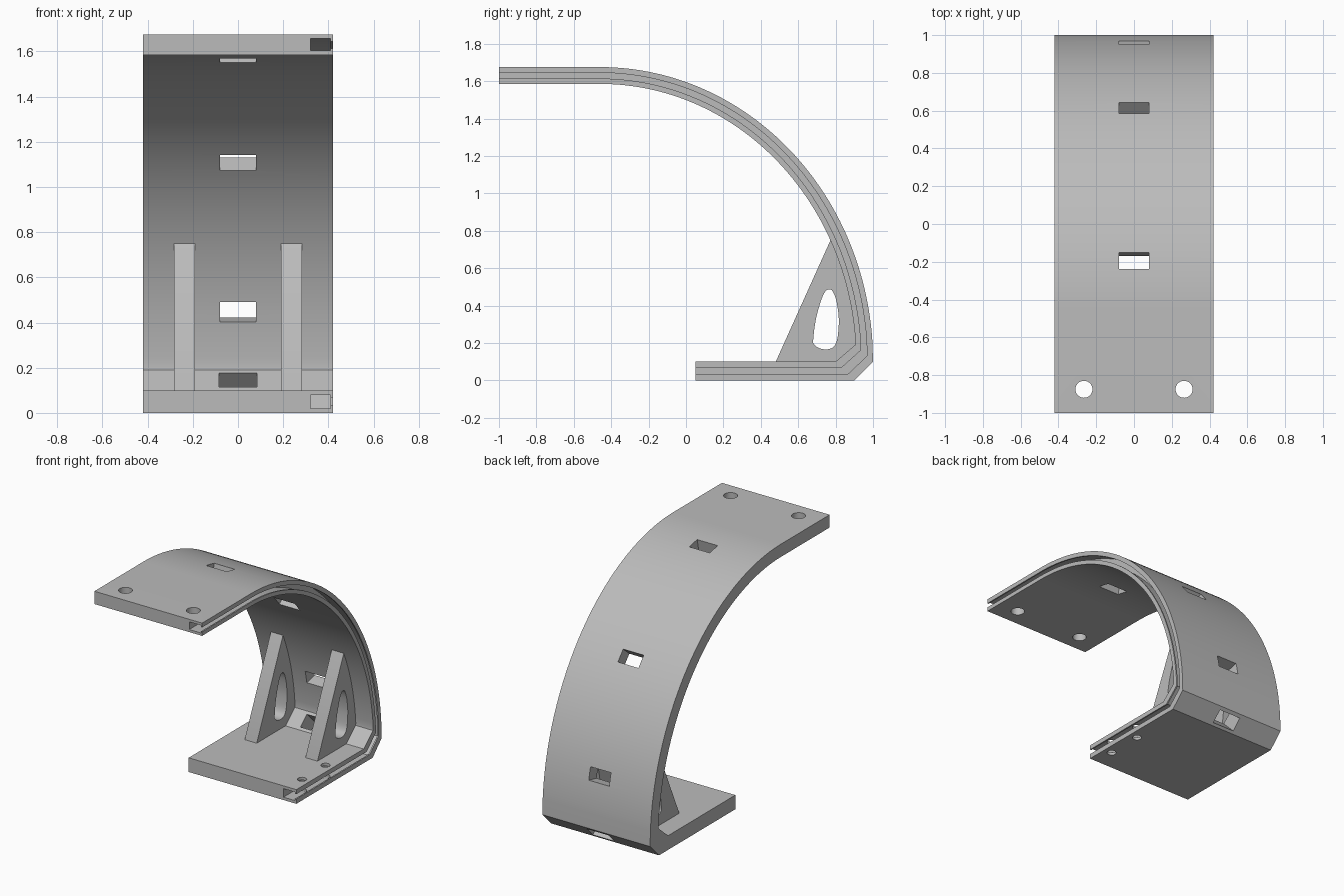
import bpy, bmesh, math
from mathutils import Matrix, Vector

cube = bpy.data.objects.get("Cube")
if cube:
    bpy.data.objects.remove(cube, do_unlink=True)

grey = bpy.data.materials.new("light_grey")
grey.use_nodes = True
grey.diffuse_color = (0.5, 0.5, 0.5, 1)
grey.node_tree.nodes["Principled BSDF"].inputs["Base Color"].default_value = (0.5, 0.5, 0.5, 1)

HALF = 0.42                               # half width of the band
CY, CZ, RY, RZ = -0.46, 0.1, 1.46, 1.575  # quarter ellipse of the outer skin
THICK = 0.09


def make_object(name, bm):
    bmesh.ops.recalc_face_normals(bm, faces=bm.faces)
    mesh = bpy.data.meshes.new(name)
    bm.to_mesh(mesh)
    bm.free()
    mesh.materials.append(grey)
    obj = bpy.data.objects.new(name, mesh)
    bpy.context.collection.objects.link(obj)
    return obj


def activate(obj):
    bpy.ops.object.select_all(action='DESELECT')
    obj.select_set(True)
    bpy.context.view_layer.objects.active = obj


def cut(obj, cutter):
    activate(obj)
    mod = obj.modifiers.new("cut", 'BOOLEAN')
    mod.operation = 'DIFFERENCE'
    mod.solver = 'EXACT'
    mod.object = cutter
    bpy.ops.object.modifier_apply(modifier=mod.name)
    bpy.data.objects.remove(cutter, do_unlink=True)
    activate(obj)
    bpy.ops.object.shade_smooth_by_angle(angle=math.radians(25))


def loft(rings):
    """Closed solid through a list of equal rings of points."""
    bm = bmesh.new()
    rows = [[bm.verts.new(p) for p in ring] for ring in rings]
    n = len(rows[0])
    for a, b in zip(rows, rows[1:]):
        for i in range(n):
            j = (i + 1) % n
            bm.faces.new((a[i], a[j], b[j], b[i]))
    bm.faces.new(rows[0])
    bm.faces.new(rows[-1])
    return bm


def prism(points, x0, x1):
    return loft([[(x, y, z) for y, z in points] for x in (x0, x1)])


def skin(angle):
    """Outer skin point and outward normal, in y and z."""
    c, s = math.cos(angle), math.sin(angle)
    return Vector((CY + RY * c, CZ + RZ * s)), Vector((c / RY, s / RZ)).normalized()


# Path of the band: pairs of outer and inner points
pairs = [(Vector((-1, 1.675)), Vector((-1, 1.585)))]
STEPS = 56
for i in range(STEPS + 1):
    p, n = skin(math.radians(90 - 86 * i / STEPS))
    pairs.append((p, p - n * THICK))
pairs += [(Vector((1, 0.1)), Vector((0.905, 0.19))),
          (Vector((0.9, 0)), Vector((0.8, 0.1))),
          (Vector((0.05, 0)), Vector((0.05, 0.1)))]

# Cross-section: x and share of the thickness, with an undercut side channel
LIP, DEEP = 0.41, 0.32
section = [(-HALF, 0), (HALF, 0), (HALF, 0.34), (LIP, 0.34), (LIP, 0.2), (DEEP, 0.2),
           (DEEP, 0.8), (LIP, 0.8), (LIP, 0.68), (HALF, 0.68), (HALF, 1), (-HALF, 1)]
rings = []
for outer, inner in pairs:
    ring = []
    for x, f in section:
        q = outer.lerp(inner, f)
        ring.append((x, q.x, q.y))
    rings.append(ring)
band = make_object("curved_band", loft(rings))

# Cutters: slots square to the band, and round screw holes
holes = bmesh.new()


def slot(p, n, width=0.16, length=0.09):
    rot = Matrix.Rotation(math.atan2(n.y, n.x), 4, 'X')
    size = Matrix.Diagonal((width, 0.3, length, 1))
    bmesh.ops.create_cube(holes, size=1, matrix=Matrix.Translation((0, p.x, p.y)) @ rot @ size)


def screw_hole(x, y, z, radius):
    bmesh.ops.create_cone(holes, cap_ends=True, segments=32, radius1=radius, radius2=radius,
                          depth=0.3, matrix=Matrix.Translation((x, y, z)))


for y in (-0.195, 0.615, 0.96):
    slot(*skin(math.acos((y - CY) / RY)))
slot(Vector((0.9, 0.097)), Vector((1, -1)), 0.17, 0.095)
for side in (-1, 1):
    screw_hole(side * 0.265, -0.875, 1.63, 0.045)
for y in (0.2, 0.46):
    screw_hole(0.36, y, 0.05, 0.03)
cut(band, make_object("band_cutter", holes))

# Gussets with a teardrop opening
web = [(0.48, 0.1), (0.775, 0.755), (0.81, 0.755), (0.9, 0.45),
       (0.94, 0.2), (0.86, 0.06), (0.48, 0.06)]
drop = [(0.765, 0.487), (0.785, 0.475), (0.805, 0.42), (0.817, 0.33), (0.812, 0.24),
        (0.8, 0.195), (0.78, 0.173), (0.747, 0.165), (0.71, 0.173), (0.687, 0.19),
        (0.68, 0.215), (0.695, 0.33), (0.725, 0.435), (0.745, 0.475)]


def rounded(points, per=4):
    """Closed smooth curve through the points."""
    out, n = [], len(points)
    for i in range(n):
        a, b, c, d = (Vector(points[(i + k) % n]) for k in (-1, 0, 1, 2))
        for s in range(per):
            t = s / per
            out.append(b + 0.5 * t * ((c - a) + t * ((2 * a - 5 * b + 4 * c - d)
                                                     + t * (3 * b - a - 3 * c + d))))
    return out


for name, x in (("right_gusset", -0.237), ("left_gusset", 0.237)):
    gusset = make_object(name, prism(web, x - 0.047, x + 0.047))
    cut(gusset, make_object("drop_cutter", prism(rounded(drop), x - 0.1, x + 0.1)))
